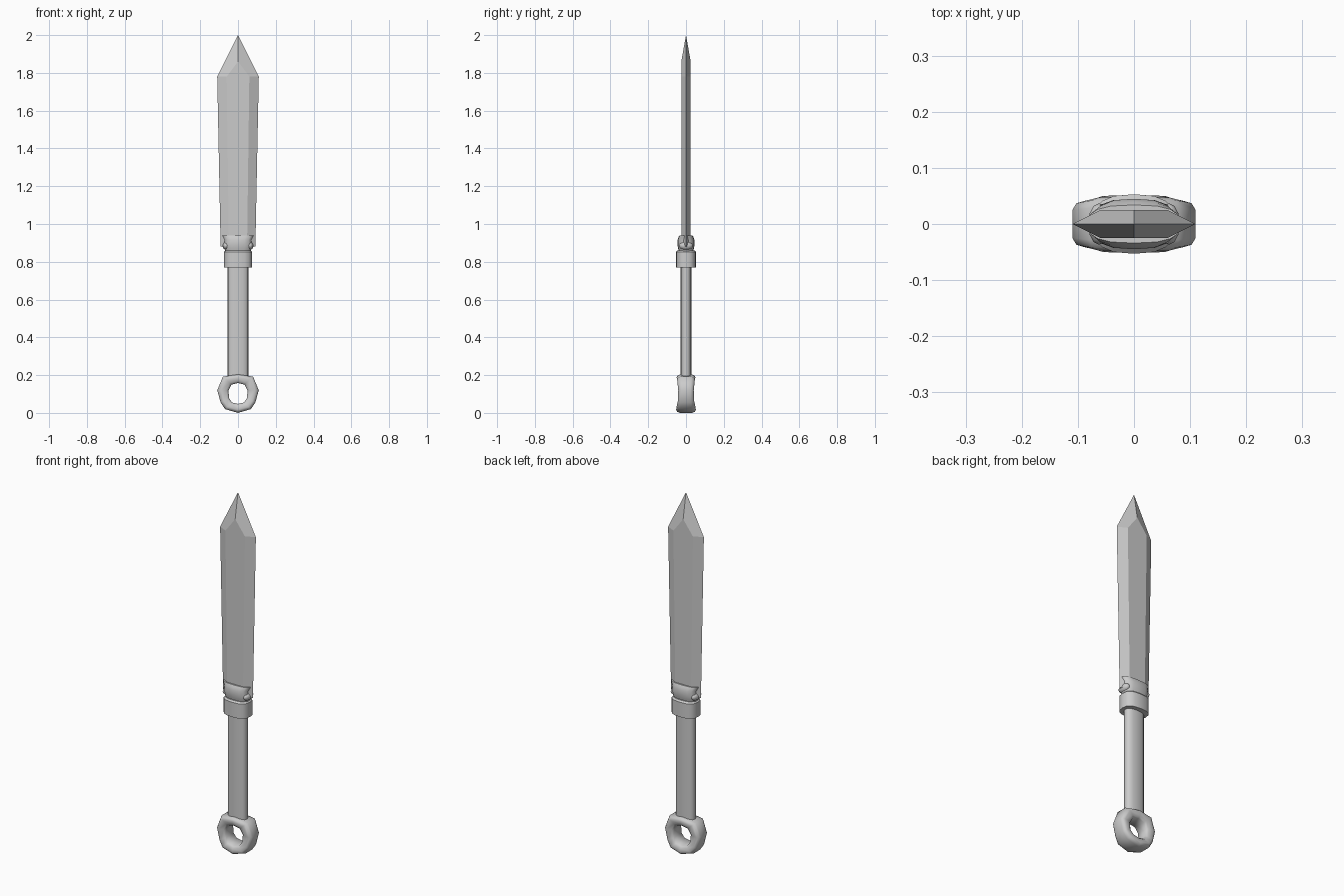
import bpy
import bmesh
from math import sin, cos, pi, copysign, radians

old = bpy.data.objects.get("Cube")
if old:
    bpy.data.objects.remove(old)

steel = bpy.data.materials.new("grey_steel")
steel.use_nodes = True
steel.diffuse_color = (0.6, 0.6, 0.6, 1)
steel.node_tree.nodes["Principled BSDF"].inputs["Base Color"].default_value = (0.6, 0.6, 0.6, 1)


def finish(name, bm, smooth=None):
    bmesh.ops.recalc_face_normals(bm, faces=bm.faces)
    mesh = bpy.data.meshes.new(name)
    bm.to_mesh(mesh)
    bm.free()
    mesh.materials.append(steel)
    obj = bpy.data.objects.new(name, mesh)
    bpy.context.collection.objects.link(obj)
    if smooth:
        bpy.ops.object.select_all(action='DESELECT')
        obj.select_set(True)
        bpy.context.view_layer.objects.active = obj
        bpy.ops.object.shade_smooth_by_angle(angle=radians(smooth))
    return obj


def bridge(bm, a, b):
    for i in range(len(a)):
        j = (i + 1) % len(a)
        bm.faces.new((a[i], a[j], b[j], b[i]))


def oval_loft(name, levels, sides=16, power=0.75, smooth=40):
    """Stack rounded oval sections given as (z, half width, half depth)."""
    bm = bmesh.new()
    rings = []
    for z, w, d in levels:
        ring = []
        for i in range(sides):
            c, s = cos(2 * pi * i / sides), sin(2 * pi * i / sides)
            ring.append(bm.verts.new((w * copysign(abs(c) ** power, c),
                                      d * copysign(abs(s) ** power, s), z)))
        rings.append(ring)
    for a, b in zip(rings, rings[1:]):
        bridge(bm, a, b)
    bm.faces.new(rings[0])
    bm.faces.new(rings[-1])
    return finish(name, bm, smooth)


# Blade: flat centre, bevelled edges and a ridged point
bm = bmesh.new()


def section(z, edge, flat, thick):
    return [bm.verts.new((x, y, z)) for x, y in
            ((edge, 0), (flat, thick), (0, thick), (-flat, thick),
             (-edge, 0), (-flat, -thick), (0, -thick), (flat, -thick))]


low = section(0.88, 0.092, 0.048, 0.025)
high = section(1.78, 0.11, 0.06, 0.025)
bridge(bm, low, high)
bm.faces.new(low)
tip = bm.verts.new((0, 0, 2))
for side, mid in ((1, 2), (-1, 6)):
    peak = bm.verts.new((0, side * 0.025, 1.86))
    for corner, edge in ((mid - 1, 0 if mid == 2 else 4), (mid + 1, 4 if mid == 2 else 0)):
        bm.faces.new((high[mid], high[corner], peak))
        bm.faces.new((high[corner], high[edge], tip, peak))
finish("blade", bm)

# Grip and collar
oval_loft("grip", [(0.17, 0.055, 0.028), (0.8, 0.055, 0.028)], power=0.8)
oval_loft("collar", [(0.77, 0.074, 0.053), (0.852, 0.074, 0.053), (0.86, 0.066, 0.045)])

# Moulded guard that holds the blade
oval_loft("guard", [(0.85, 0.066, 0.036), (0.872, 0.072, 0.042), (0.89, 0.076, 0.045),
                    (0.915, 0.072, 0.045), (0.93, 0.08, 0.04), (0.94, 0.084, 0.034)], smooth=60)

# Small knobs at the sides of the guard
for side, label in ((1, "left"), (-1, "right")):
    bm = bmesh.new()
    bmesh.ops.create_uvsphere(bm, u_segments=12, v_segments=8, radius=1)
    for v in bm.verts:
        v.co = (side * 0.062 + v.co.x * 0.02, v.co.y * 0.037, 0.885 + v.co.z * 0.022)
    finish("guard_knob_" + label, bm, 60)

# Pommel ring: eight-sided loop, thinnest at its sides
bm = bmesh.new()
outer = [(0, 0.0), (0.068, 0.02), (0.092, 0.055), (0.11, 0.12), (0.08, 0.192), (0, 0.204)]
inner = [(0, 0.048), (0.032, 0.055), (0.048, 0.08), (0.05, 0.12), (0.034, 0.15), (0, 0.158)]
depth = [0.052, 0.05, 0.043, 0.041, 0.047, 0.05]
half = list(zip(outer, inner, depth))
loop = [(1, p) for p in half] + [(-1, p) for p in half[-2:0:-1]]
rings = []
for side, ((ox, oz), (ix, iz), d) in loop:
    ring = []
    for t, y in ((0, 0.6), (0.12, 0.9), (0.35, 1), (0.8, 0.9), (1, 0.7),
                 (1, -0.7), (0.8, -0.9), (0.35, -1), (0.12, -0.9), (0, -0.6)):
        ring.append(bm.verts.new((side * (ox + (ix - ox) * t), y * d, oz + (iz - oz) * t)))
    rings.append(ring)
for i, ring in enumerate(rings):
    bridge(bm, ring, rings[(i + 1) % len(rings)])
finish("pommel_ring", bm, 60)
